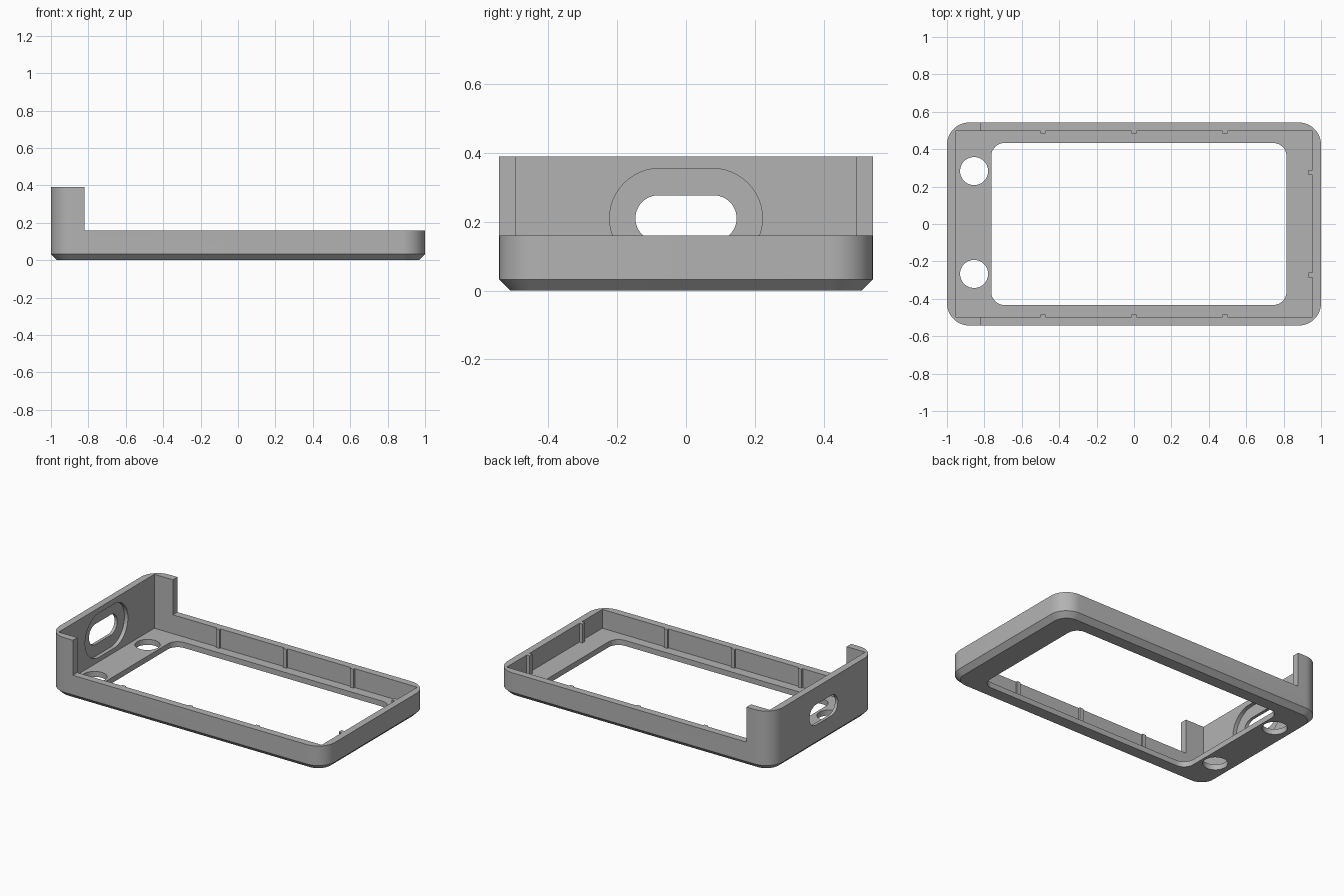
import bpy, bmesh, math
from mathutils import Matrix, Vector

cube = bpy.data.objects.get("Cube")
if cube:
    bpy.data.objects.remove(cube, do_unlink=True)

GREY = (0.45, 0.45, 0.45, 1)
mat = bpy.data.materials.new("matte grey")
mat.use_nodes = True
mat.diffuse_color = GREY
mat.node_tree.nodes["Principled BSDF"].inputs["Base Color"].default_value = GREY

HALF_Y = 0.543      # outer half width
RIM, TOP = 0.16, 0.39
FLOOR = 0.036
IN_X, IN_Y = 0.955, 0.496


def outline(hx, hy, r, steps=12):
    """Rounded rectangle around the origin."""
    pts = []
    for i, (sx, sy) in enumerate([(1, 1), (-1, 1), (-1, -1), (1, -1)]):
        for k in range(steps + 1):
            a = math.pi / 2 * (i + k / steps)
            pts.append((sx * (hx - r) + r * math.cos(a),
                        sy * (hy - r) + r * math.sin(a)))
    return pts


def loft(name, sections, matrix=Matrix()):
    """Closed solid through (half x, half y, radius, z) sections."""
    bm = bmesh.new()
    rings = [[bm.verts.new((x, y, z)) for x, y in outline(hx, hy, r)]
             for hx, hy, r, z in sections]
    n = len(rings[0])
    for a, b in zip(rings, rings[1:]):
        for i in range(n):
            j = (i + 1) % n
            bm.faces.new((a[i], a[j], b[j], b[i]))
    bm.faces.new(rings[0][::-1])
    bm.faces.new(rings[-1])
    bmesh.ops.remove_doubles(bm, verts=bm.verts, dist=1e-5)
    bmesh.ops.transform(bm, matrix=matrix, verts=bm.verts)
    bmesh.ops.recalc_face_normals(bm, faces=bm.faces)
    return link(name, bm)


def box(name, lo, hi):
    lo, hi = Vector(lo), Vector(hi)
    bm = bmesh.new()
    bmesh.ops.create_cube(bm, size=1)
    size = hi - lo
    for v in bm.verts:
        v.co = (lo + hi) / 2 + Vector(c * s for c, s in zip(v.co, size))
    return link(name, bm)


def link(name, bm):
    mesh = bpy.data.meshes.new(name)
    bm.to_mesh(mesh)
    bm.free()
    mesh.materials.append(mat)
    obj = bpy.data.objects.new(name, mesh)
    bpy.context.collection.objects.link(obj)
    return obj


# Outer shell with a chamfered bottom edge
body = loft("case_frame", [(0.968, HALF_Y - 0.032, 0.09, 0),
                           (1, HALF_Y, 0.12, 0.032),
                           (1, HALF_Y, 0.12, TOP)])

# Cutters: interior, lowered rim, screen window
cutters = [
    box("interior_cutter", (-IN_X, -IN_Y, FLOOR), (IN_X, IN_Y, 1)),
    box("rim_cutter", (-0.82, -1, RIM), (2, 1, 1)),
    loft("window_cutter", [(0.789, 0.433, 0.07, -1), (0.789, 0.433, 0.07, 1)],
         Matrix.Translation((0.026, 0, 0))),
]

# Two round holes in the floor
for y in (0.283, -0.267):
    cutters.append(loft("round_hole_cutter",
                        [(0.075, 0.075, 0.075, -1), (0.075, 0.075, 0.075, 0.1)],
                        Matrix.Translation((-0.855, y, 0))))

# Port slot through the end wall, with a wider recess on its inner face
turn = Matrix.Rotation(math.pi / 2, 4, "Z") @ Matrix.Rotation(math.pi / 2, 4, "X")
port = Matrix.Translation((0, 0, 0.21)) @ turn
cutters.append(loft("port_cutter", [(0.147, 0.067, 0.067, -1.2),
                                    (0.147, 0.067, 0.067, -0.9)], port))
cutters.append(loft("port_recess_cutter", [(0.222, 0.145, 0.145, -0.98),
                                           (0.222, 0.145, 0.145, -0.9)], port))

for cutter in cutters:
    cutter.hide_render = True
    mod = body.modifiers.new(cutter.name, "BOOLEAN")
    mod.operation = "DIFFERENCE"
    mod.solver = "EXACT"
    mod.object = cutter

# Bake the cuts and drop the cutters
graph = bpy.context.evaluated_depsgraph_get()
baked = bpy.data.meshes.new_from_object(body.evaluated_get(graph))
body.modifiers.clear()
body.data = baked
for cutter in cutters:
    bpy.data.objects.remove(cutter, do_unlink=True)

# Small clip ribs on the long walls and the far end wall
W = 0.014
for side, label in ((1, "back"), (-1, "front")):
    for x in (-0.487, 0, 0.487):
        y0, y1 = sorted((side * (IN_Y - 0.011), side * (IN_Y + 0.005)))
        box(label + "_rib", (x - W, y0, FLOOR), (x + W, y1, RIM))
for y in (0.275, -0.272):
    box("end_rib", (IN_X - 0.022, y - W, FLOOR), (IN_X + 0.005, y + W, RIM))

# Smooth rounded corners, crisp edges
bpy.ops.object.select_all(action="DESELECT")
body.select_set(True)
bpy.context.view_layer.objects.active = body
bpy.ops.object.shade_smooth_by_angle(angle=math.radians(25))
